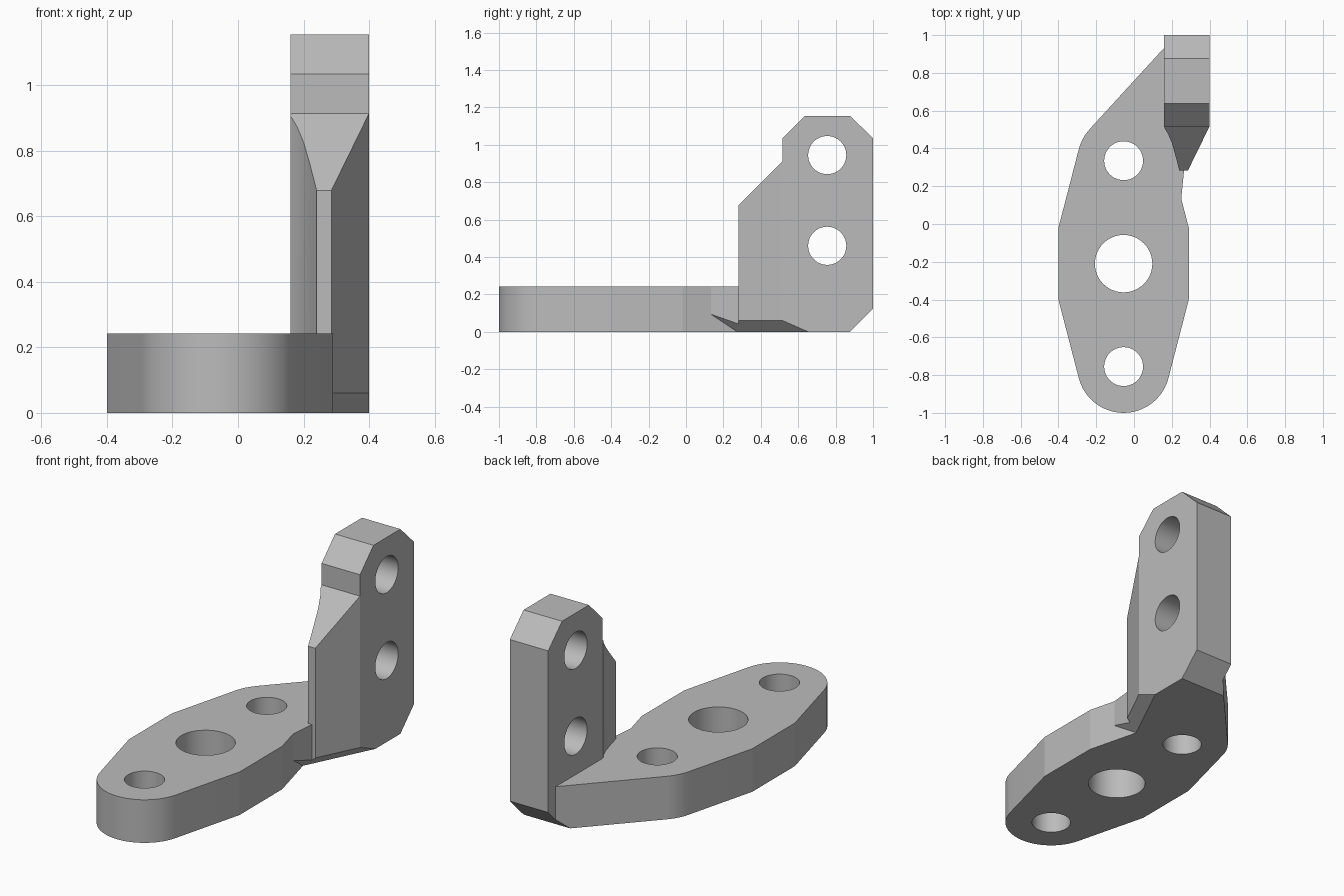
import bpy
import bmesh
from math import sin, cos, acos, atan2, hypot, pi, radians
from mathutils import Vector

default = bpy.data.objects.get("Cube")
if default:
    bpy.data.objects.remove(default, do_unlink=True)

grey = bpy.data.materials.new("plain grey")
grey.use_nodes = True
colour = (0.5, 0.5, 0.5, 1)
grey.diffuse_color = colour
grey.node_tree.nodes["Principled BSDF"].inputs["Base Color"].default_value = colour


def prism(name, outline, low, high, axis="z", cuts=()):
    """Extrude an outline (xy along z, or yz along x), then trim it with planes."""
    place = (lambda p, t: (p[0], p[1], t)) if axis == "z" else (lambda p, t: (t, p[0], p[1]))
    bm = bmesh.new()
    bottom = [bm.verts.new(place(p, low)) for p in outline]
    top = [bm.verts.new(place(p, high)) for p in outline]
    bm.faces.new(bottom)
    bm.faces.new(top)
    for i in range(len(outline)):
        j = (i + 1) % len(outline)
        bm.faces.new((bottom[i], bottom[j], top[j], top[i]))
    for point, normal in cuts:
        geom = bm.verts[:] + bm.edges[:] + bm.faces[:]
        bmesh.ops.bisect_plane(bm, geom=geom, plane_co=point, plane_no=normal, clear_outer=True)
        bmesh.ops.holes_fill(bm, edges=[e for e in bm.edges if e.is_boundary])
    bmesh.ops.recalc_face_normals(bm, faces=bm.faces[:])
    mesh = bpy.data.meshes.new(name)
    bm.to_mesh(mesh)
    bm.free()
    mesh.materials.append(grey)
    obj = bpy.data.objects.new(name, mesh)
    bpy.context.collection.objects.link(obj)
    return obj


def circle(u, v, radius, count=48):
    return [(u + radius * cos(2 * pi * i / count), v + radius * sin(2 * pi * i / count))
            for i in range(count)]


def combine(target, tool, operation):
    mod = target.modifiers.new(operation.lower(), "BOOLEAN")
    mod.operation = operation
    mod.solver = "EXACT"
    mod.object = tool
    bpy.context.view_layer.objects.active = target
    bpy.ops.object.modifier_apply(modifier=mod.name)
    bpy.data.objects.remove(tool, do_unlink=True)


# Main dimensions
mid_x, mid_y = -0.055, -0.21
half_width, half_flat = 0.345, 0.19
hole_offset, end_radius = 0.545, 0.245
plate_top = 0.243
left, right = 0.16, 0.40

# Trimming planes: bevel under the rib and bevel at the lower back edge
along = Vector((0.115, 0.235, 0)).normalized()
outward = Vector((along.y, -along.x, 0))
rib_bevel = (Vector((right, 0.517, 0.06)), outward - Vector((0, 0, 1)))
back_bevel = (Vector((0, 0.877, 0)), Vector((0, 1, -1)))
bevels = (rib_bevel, back_bevel)

# Lozenge plate: straight flanks tangent to rounded ends
dx, dy = half_width, half_flat - hole_offset
start = atan2(dy, dx) + acos(end_radius / hypot(dx, dy))
steps = 24
half = [(half_width, half_flat)]
for i in range(steps + 1):
    a = start + (pi - 2 * start) * i / steps
    half.append((end_radius * cos(a), hole_offset + end_radius * sin(a)))
half.append((-half_width, half_flat))
plate_outline = half + [(-x, -y) for x, y in half]
body = prism("bracket_body", [(mid_x + x, mid_y + y) for x, y in plate_outline], 0, plate_top)

# Arm joining the plate to the upright
arm = prism("arm", [(-0.237, 0.50), (left, 0.933), (0.25, 0.933), (0.30, 0.60),
                    (0.265, 0.285), (0.24, 0.03), (mid_x, 0.335)],
            0, plate_top, cuts=bevels)

# Upright block with clipped corners
upright = prism("upright", [(0.517, 0), (0.517, 1.035), (0.637, 1.155), (0.877, 1.155),
                            (1, 1.035), (1, 0), ],
                left, right, "x", cuts=bevels)

# Tapering rib with a curved inner flank and a sloping top
rib = prism("rib", [(right, 0.517), (0.285, 0.282), (0.24, 0.282), (0.22, 0.36), (0.20, 0.43),
                    (0.18, 0.477), (left, 0.51), (0.20, 0.60), (0.36, 0.60)],
            0, 1.03, cuts=(rib_bevel, (Vector((0, 0.28, 0.677)), Vector((0, -1, 1)))))

for part in (upright, rib, arm):
    combine(body, part, "UNION")

# Bolt holes through the plate and the upright
for offset, radius in ((-hole_offset, 0.103), (0, 0.152), (hole_offset, 0.103)):
    combine(body, prism("plate_hole", circle(mid_x, mid_y + offset, radius), -0.1, 0.4), "DIFFERENCE")
for z in (0.46, 0.945):
    combine(body, prism("upright_hole", circle(0.755, z, 0.102), 0, 0.6, "x"), "DIFFERENCE")

bpy.ops.object.select_all(action="DESELECT")
body.select_set(True)
bpy.context.view_layer.objects.active = body
bpy.ops.object.shade_smooth_by_angle(angle=radians(12))
